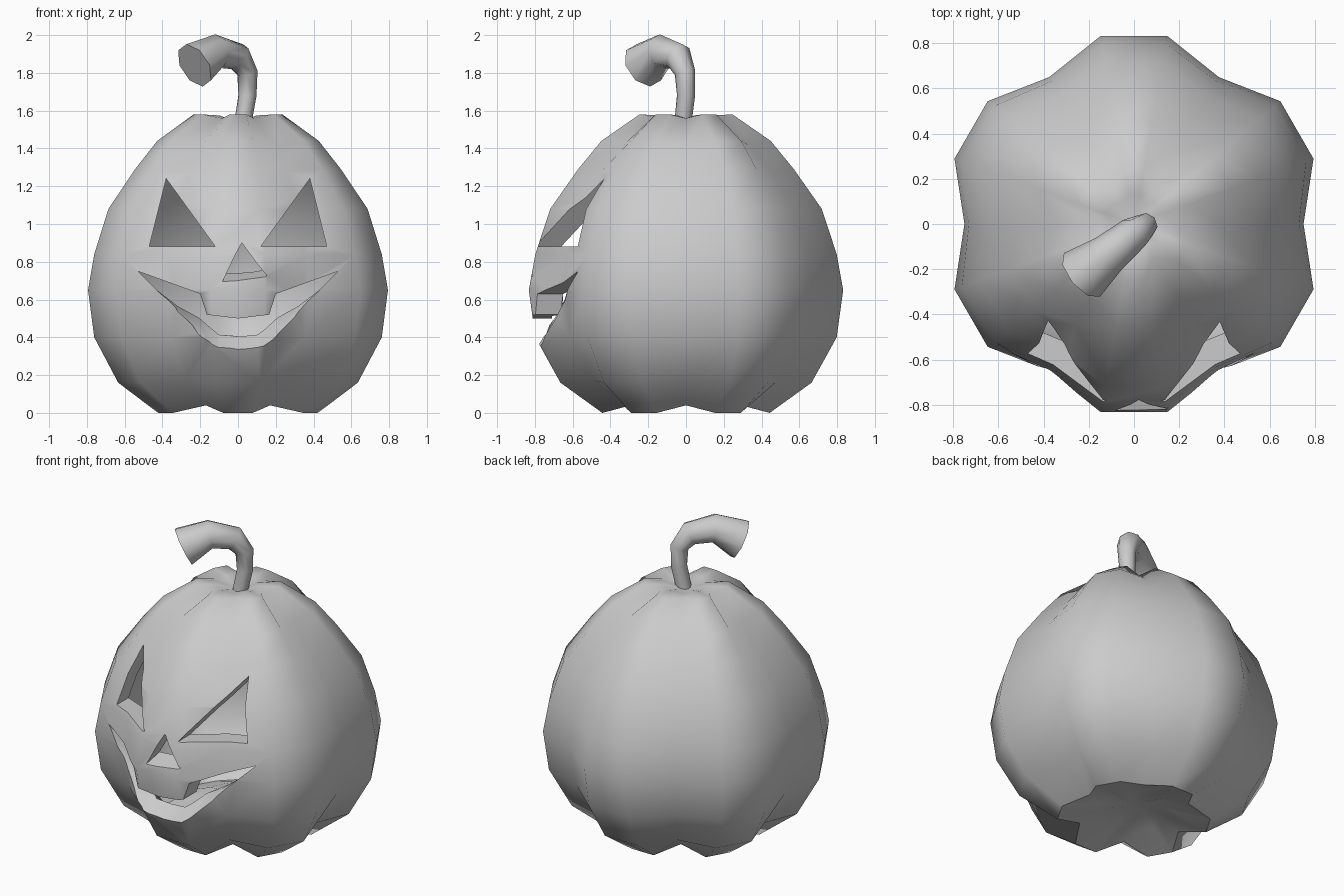
import bpy, bmesh, math
from mathutils import Vector

cube = bpy.data.objects.get("Cube")
if cube:
    bpy.data.objects.remove(cube, do_unlink=True)

GREY = (0.6, 0.6, 0.6, 1)
grey = bpy.data.materials.new("plain_grey")
grey.diffuse_color = GREY
grey.use_nodes = True
grey.node_tree.nodes["Principled BSDF"].inputs["Base Color"].default_value = GREY


def loft(name, rings, start=None, end=None):
    """Skin a stack of closed rings; close each end with a pole or a flat cap."""
    bm = bmesh.new()
    rows = [[bm.verts.new(p) for p in ring] for ring in rings]
    n = len(rows[0])
    for a, b in zip(rows, rows[1:]):
        for i in range(n):
            j = (i + 1) % n
            bm.faces.new((a[i], a[j], b[j], b[i]))
    for row, pole in ((rows[0], start), (rows[-1], end)):
        if pole is None:
            bm.faces.new(row)
        else:
            tip = bm.verts.new(pole)
            for i in range(n):
                bm.faces.new((row[i], row[(i + 1) % n], tip))
    bmesh.ops.recalc_face_normals(bm, faces=bm.faces)
    mesh = bpy.data.meshes.new(name)
    bm.to_mesh(mesh)
    bm.free()
    mesh.materials.append(grey)
    obj = bpy.data.objects.new(name, mesh)
    bpy.context.collection.objects.link(obj)
    return obj


def activate(obj):
    bpy.ops.object.select_all(action='DESELECT')
    obj.select_set(True)
    bpy.context.view_layer.objects.active = obj


# Six-lobed body: each lobe has two ridge columns and a valley column
# (ridge radius, ridge height, valley radius, valley height)
profile = [(0.22, 0.06, 0.18, 0.09), (0.45, 0, 0.34, 0.04), (0.675, 0.16, 0.56, 0.17),
           (0.81, 0.40, 0.71, 0.40), (0.845, 0.65, 0.75, 0.65), (0.81, 0.84, 0.73, 0.84),
           (0.73, 1.08, 0.655, 1.08), (0.58, 1.29, 0.515, 1.28), (0.455, 1.44, 0.38, 1.42),
           (0.25, 1.58, 0.17, 1.56), (0.13, 1.575, 0.11, 1.56)]
body_rings = []
for rr, rz, vr, vz in profile:
    ring = []
    for k in range(18):
        a = math.radians(20 * k)
        r, z = (vr, vz) if k % 3 == 0 else (rr, rz)
        ring.append((r * math.cos(a), r * math.sin(a), z))
    body_rings.append(ring)
body = loft("pumpkin_body", body_rings, (0, 0, 0.1), (0, 0, 1.54))
wall = body.modifiers.new("wall", 'SOLIDIFY')
wall.thickness = 0.11
wall.offset = -1


# Cutters for the carved face, given as front outlines and back outlines
def cutter(name, front, back):
    rings = [[(x, y, z) for x, z in pts]
             for y, pts in ((-1, front), (-0.62, back), (-0.15, back))]
    return loft(name, rings)


cutters = []
for side, name in ((1, "left_eye_cutter"), (-1, "right_eye_cutter")):
    eye = [(side * x, z) for x, z in ((0.12, 0.88), (0.47, 0.88), (0.38, 1.24))]
    cutters.append(cutter(name, eye, eye))

cutters.append(cutter("nose_cutter",
                      [(-0.11, 0.63), (0.19, 0.67), (0.02, 0.9)],
                      [(-0.05, 0.77), (0.12, 0.78), (0.02, 0.9)]))

# Smile: curved lower lip that slopes up inward, upper lip with one broad tooth
upper = [(0.2, 0.63), (0.165, 0.52), (0, 0.5), (-0.165, 0.52), (-0.2, 0.63)]
outer, inner = [], []
for k in range(11):
    x = -0.53 + 0.106 * k
    bow = 1 - (x / 0.53) ** 2
    z = 0.75 - 0.42 * bow
    outer.append((x, z - 0.2 * bow))
    inner.append((x, z + 0.13 * bow))
cutters.append(cutter("mouth_cutter", outer + upper, inner + upper))

for c in cutters:
    c.hide_render = True
    cut = body.modifiers.new(c.name, 'BOOLEAN')
    cut.operation = 'DIFFERENCE'
    cut.solver = 'EXACT'
    cut.object = c
activate(body)
for mod in list(body.modifiers):
    bpy.ops.object.modifier_apply(modifier=mod.name)
for c in cutters:
    bpy.data.objects.remove(c, do_unlink=True)

# Curved stem that flares towards its cut end: (centre, radius)
path = [((0.02, -0.02, 1.5), 0.045), ((0.05, 0, 1.68), 0.048), ((0.05, -0.005, 1.8), 0.055),
        ((0, -0.04, 1.885), 0.075), ((-0.11, -0.13, 1.915), 0.09), ((-0.23, -0.225, 1.84), 0.125)]
points = [Vector(p) for p, r in path]
across = Vector((0.64, -0.77, 0))
stem_rings = []
for i, (p, r) in enumerate(path):
    along = (points[min(i + 1, len(path) - 1)] - points[max(i - 1, 0)]).normalized()
    up = across.cross(along).normalized()
    stem_rings.append([points[i] + r * (math.cos(a) * across + math.sin(a) * up)
                       for a in (math.tau * k / 8 for k in range(8))])
stem = loft("stem", stem_rings)

for obj in (body, stem):
    activate(obj)
    bpy.ops.object.shade_smooth_by_angle(angle=math.radians(50))
